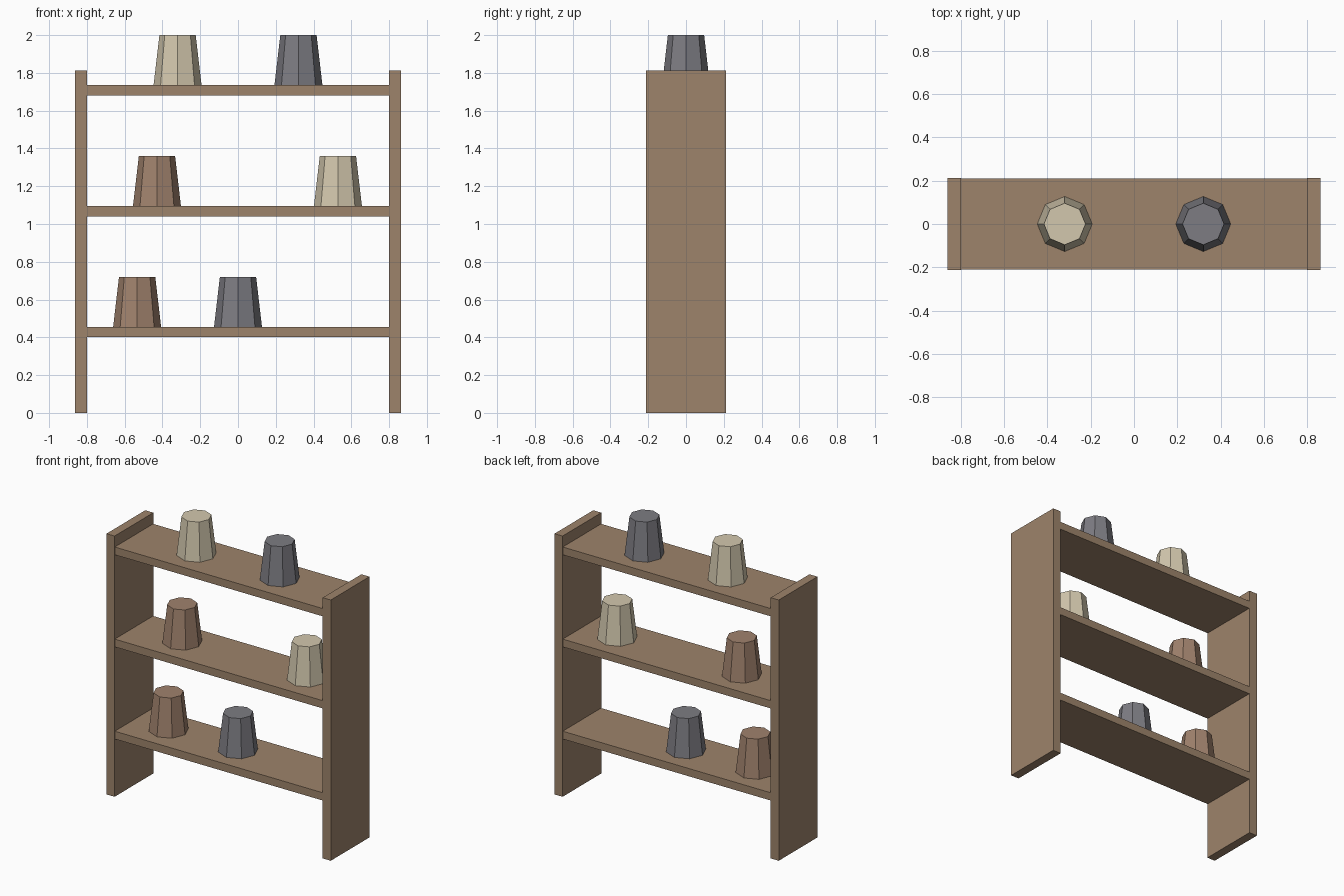
import bpy
from math import pi

cube = bpy.data.objects.get("Cube")
if cube:
    bpy.data.objects.remove(cube, do_unlink=True)


def material(name, rgb):
    mat = bpy.data.materials.new(name)
    mat.use_nodes = True
    colour = (*rgb, 1)
    mat.diffuse_color = colour
    mat.node_tree.nodes["Principled BSDF"].inputs["Base Color"].default_value = colour
    return mat


wood = material("wood", (0.34, 0.23, 0.147))
clay = material("brown clay", (0.35, 0.222, 0.152))
cream = material("cream", (0.65, 0.575, 0.42))
grey = material("grey", (0.205, 0.202, 0.225))

INNER, OUTER = 0.80, 0.862      # side panel faces
SIDE_HEIGHT, DEPTH = 1.812, 0.425
SHELF_THICK = 0.054
CUP_HEIGHT, CUP_BASE, CUP_TOP = 0.265, 0.127, 0.096


def finish(name, mat):
    obj = bpy.context.object
    obj.name = name
    obj.data.materials.append(mat)


def board(name, centre, size):
    bpy.ops.mesh.primitive_cube_add(size=1, location=centre)
    bpy.context.object.scale = size
    bpy.ops.object.transform_apply(location=False, rotation=False, scale=True)
    finish(name, wood)


def cup(name, x, z, mat):
    # Tapered octagon with a corner facing the front
    bpy.ops.mesh.primitive_cone_add(vertices=8, radius1=CUP_BASE, radius2=CUP_TOP,
                                    depth=CUP_HEIGHT, location=(x, 0, z + CUP_HEIGHT / 2))
    finish(name, mat)


# Side panels
for side, sign in (("left", 1), ("right", -1)):
    board(side + "_side_panel", (sign * (INNER + OUTER) / 2, 0, SIDE_HEIGHT / 2),
          (OUTER - INNER, DEPTH, SIDE_HEIGHT))

# Shelves with their cups
shelves = {
    "lower": (0.455, [(-0.534, clay), (0, grey)]),
    "middle": (1.095, [(-0.429, clay), (0.529, cream)]),
    "upper": (1.735, [(-0.32, cream), (0.32, grey)]),
}
for level, (top, cups) in shelves.items():
    board(level + "_shelf", (0, 0, top - SHELF_THICK / 2),
          (2 * INNER, DEPTH - 0.004, SHELF_THICK))
    for side, (x, mat) in zip(("right", "left"), cups):
        cup(f"{level}_{side}_cup", x, top, mat)
